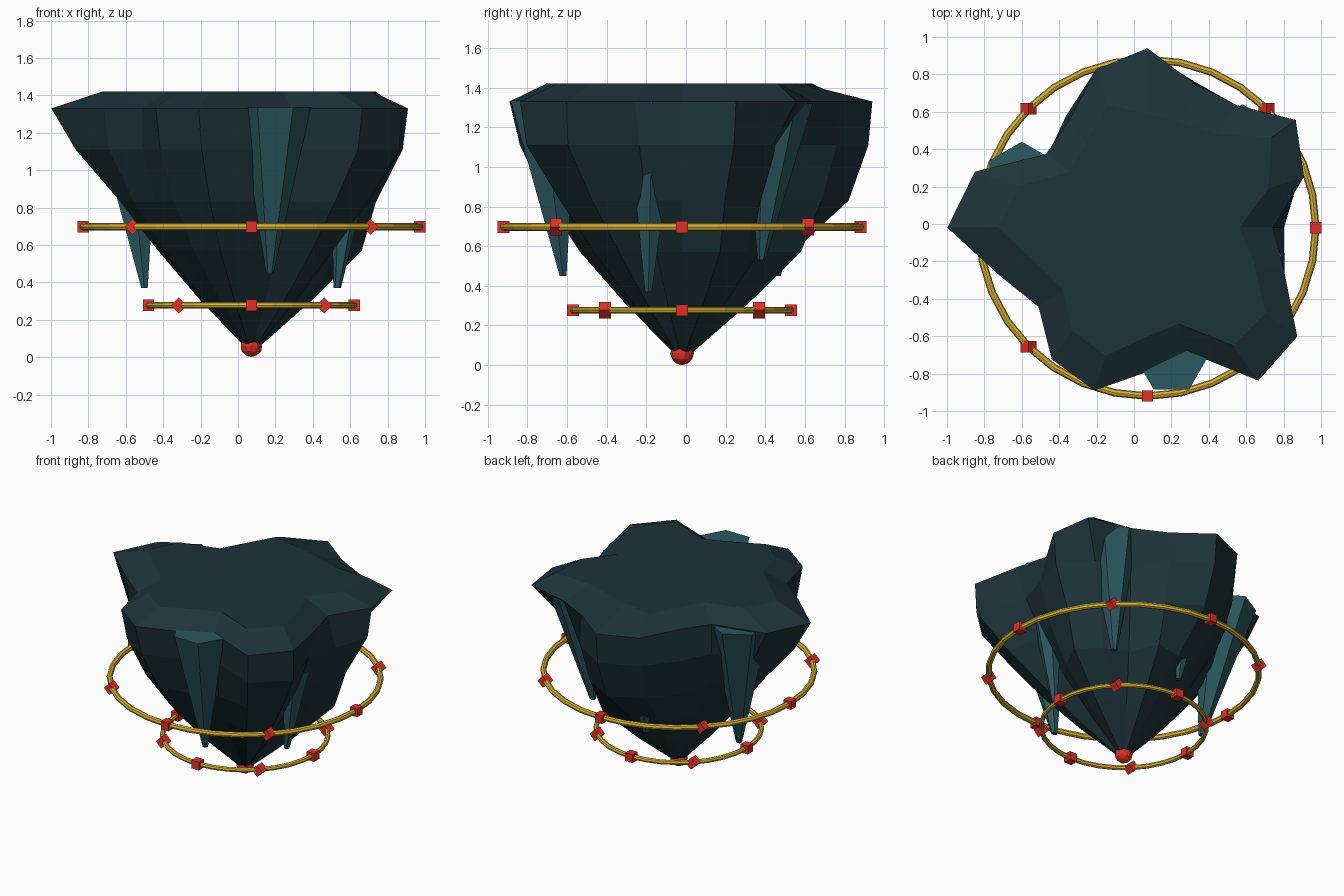
import bpy, bmesh, math
from mathutils import Vector, Matrix

if "Cube" in bpy.data.objects:
    bpy.data.objects.remove(bpy.data.objects["Cube"])

AXIS = Vector((0.072, -0.02, 0))


def material(name, rgb):
    m = bpy.data.materials.new(name)
    m.use_nodes = True
    m.diffuse_color = (*rgb, 1)
    m.node_tree.nodes["Principled BSDF"].inputs["Base Color"].default_value = (*rgb, 1)
    return m


slate = material("dark slate", (0.012, 0.033, 0.042))
teal = material("teal stone", (0.024, 0.098, 0.115))
gold = material("gold", (0.72, 0.46, 0.04))
red = material("red crystal", (0.75, 0.03, 0.02))


def finish(name, bm, mat):
    bmesh.ops.recalc_face_normals(bm, faces=bm.faces)
    mesh = bpy.data.meshes.new(name)
    bm.to_mesh(mesh)
    bm.free()
    mesh.materials.append(mat)
    obj = bpy.data.objects.new(name, mesh)
    bpy.context.collection.objects.link(obj)
    return obj


def loft(bm, rings):
    """Skin a stack of equal vertex rings and close both ends."""
    rows = [[bm.verts.new(p) for p in ring] for ring in rings]
    n = len(rows[0])
    for a, b in zip(rows, rows[1:]):
        for i in range(n):
            j = (i + 1) % n
            bm.faces.new((a[i], a[j], b[j], b[i]))
    bm.faces.new(rows[0])
    bm.faces.new(rows[-1])


def circle(centre, radii, turn=0.0):
    n = len(radii)
    return [Vector(centre) + Vector((r * math.cos(math.tau * i / n + turn),
                                     r * math.sin(math.tau * i / n + turn), 0))
            for i, r in enumerate(radii)]


# Floating rock: lobed outlines from the flat top down to the lower slope
TOP = [.49, .68, .82, .62, .59, .61, .69, .56, .51, .72,
       .80, .62, .56, .68, .72, .58, .54, .78, .78, .60]
RIM = [.67, .88, .98, .81, .81, .96, .89, .71, .67, .97,
       1.07, .83, .72, .87, .915, .77, .70, 1.01, .99, .77]
SHOULDER = [.73, .85, .78, .66, .82, .94, .86, .74, .66, .84,
            .94, .80, .72, .83, .86, .73, .66, .97, .98, .70]
WAIST = [.64, .70, .66, .60, .74, .84, .76, .66, .57, .64,
         .70, .66, .64, .70, .72, .64, .60, .76, .77, .58]
LOW = [.50, .62, .55, .48, .63, .56, .50, .46, .43, .46,
       .50, .48, .47, .52, .54, .46, .44, .55, .54, .42]
levels = [(1.42, TOP, 1), (1.33, RIM, 1), (1.11, SHOULDER, 1), (0.83, WAIST, 1),
          (0.57, LOW, 1), (0.30, LOW, 0.54), (0.07, LOW, 0.1)]
bm = bmesh.new()
loft(bm, [circle(AXIS + Vector((0, 0, z)), [r * s for r in outline])
          for z, outline, s in levels])
finish("rock_body", bm, slate)

# Hanging stone spikes: top centre, tip, top radius, turn in degrees
spikes = {
    "front": ((.20, -.72, 1.335), (.17, -.62, .45), .19, 0),
    "right": ((.64, -.17, 1.33), (.53, -.19, .37), .15, 0),
    "back_right": ((.58, .47, 1.32), (.49, .38, .53), .17, 30),
    "left": ((-.60, .24, 1.32), (-.50, .10, .37), .20, 30),
    "back": ((.01, .59, 1.25), (0, .46, .45), .15, 0),
}
for place, (top, tip, radius, turn) in spikes.items():
    bm = bmesh.new()
    loft(bm, [circle(top, [radius] * 6, math.radians(turn)),
              circle(tip, [0.02] * 6, math.radians(turn))])
    finish(place + "_spike", bm, teal)

# Gold hoops, each carrying eight red crystals
for name, z, major, minor in (("upper", .697, .90, .020), ("lower", .277, .55, .017)):
    centre = AXIS + Vector((0, 0, z))
    bpy.ops.mesh.primitive_torus_add(location=centre, major_radius=major, minor_radius=minor,
                                     major_segments=32, minor_segments=8)
    hoop = bpy.context.object
    hoop.name = name + "_hoop"
    hoop.data.materials.append(gold)

    bm = bmesh.new()
    for i in range(8):
        a = math.tau * i / 8
        spot = centre + Vector((major * math.cos(a), major * math.sin(a), 0))
        bmesh.ops.create_cube(bm, size=0.06,
                              matrix=Matrix.Translation(spot) @ Matrix.Rotation(a, 4, 'Y'))
    finish(name + "_hoop_crystals", bm, red)

# Red crystal at the lowest point
bm = bmesh.new()
bmesh.ops.create_icosphere(bm, subdivisions=2, radius=0.06,
                           matrix=Matrix.Translation(AXIS + Vector((0, 0, 0.06))))
finish("tip_crystal", bm, red)
